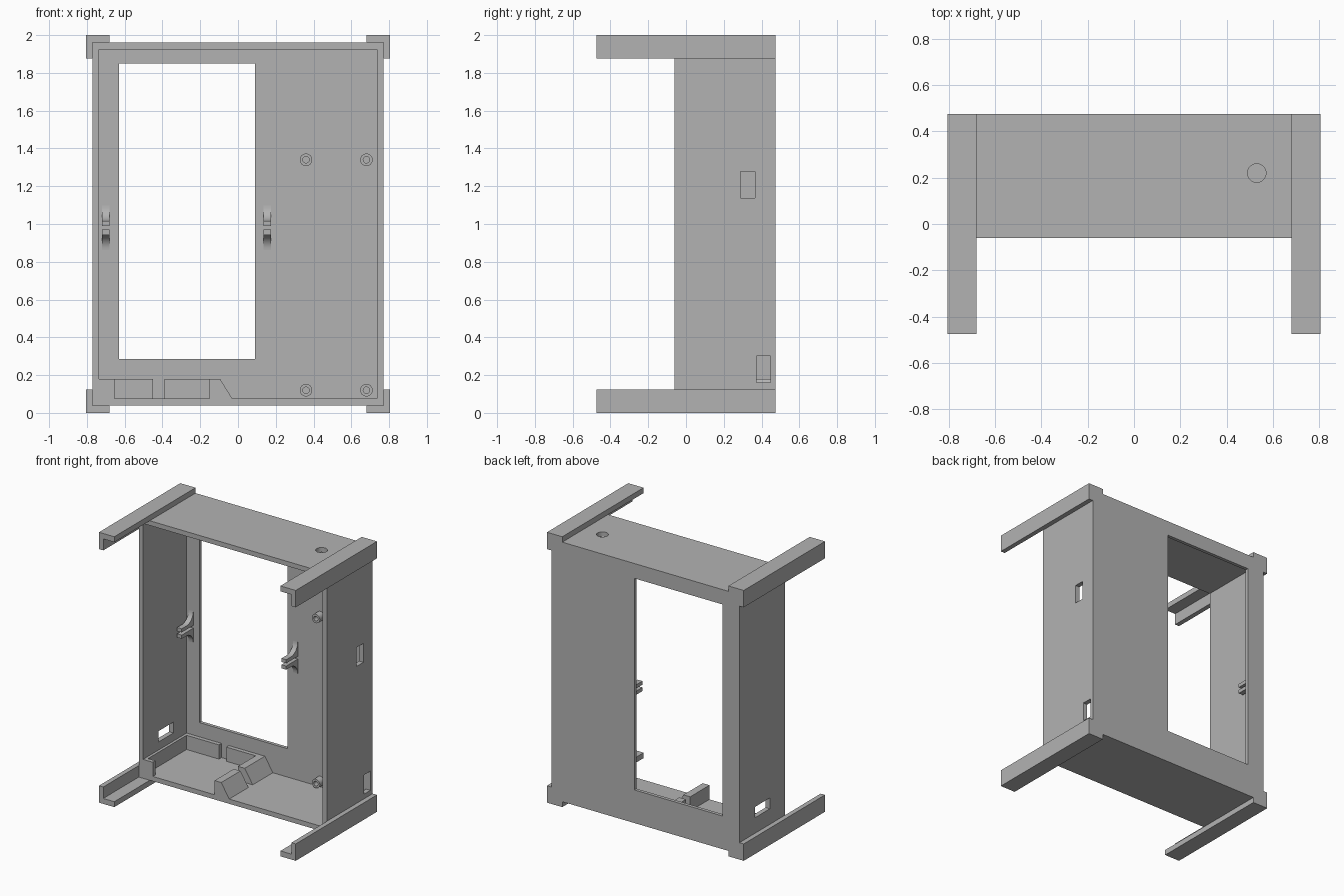
import bpy, bmesh, math
from mathutils import Vector

cube = bpy.data.objects.get("Cube")
if cube:
    bpy.data.objects.remove(cube, do_unlink=True)

grey = bpy.data.materials.new("matte grey")
grey.use_nodes = True
grey.diffuse_color = (0.45, 0.45, 0.45, 1)
grey.node_tree.nodes["Principled BSDF"].inputs["Base Color"].default_value = (0.45, 0.45, 0.45, 1)


def finish(name, bm):
    bmesh.ops.recalc_face_normals(bm, faces=bm.faces)
    mesh = bpy.data.meshes.new(name)
    bm.to_mesh(mesh)
    bm.free()
    mesh.materials.append(grey)
    obj = bpy.data.objects.new(name, mesh)
    bpy.context.collection.objects.link(obj)
    return obj


def prism(name, outline, axis, start, end):
    """Extrude a 2D outline along an axis; the outline uses the other two axes in order."""
    bm = bmesh.new()

    def place(p):
        co = list(p)
        co.insert("xyz".index(axis), start)
        return bm.verts.new(co)

    face = bm.faces.new([place(p) for p in outline])
    moved = bmesh.ops.extrude_face_region(bm, geom=[face])["geom"]
    shift = Vector([end - start if a == axis else 0 for a in "xyz"])
    bmesh.ops.translate(bm, vec=shift, verts=[v for v in moved if isinstance(v, bmesh.types.BMVert)])
    return finish(name, bm)


def box(name, x, y, z):
    return prism(name, [(x[0], y[0]), (x[1], y[0]), (x[1], y[1]), (x[0], y[1])], "z", *z)


def circle(cx, cy, r, n=32):
    return [(cx + r * math.cos(math.tau * i / n), cy + r * math.sin(math.tau * i / n)) for i in range(n)]


def cut(target, cutter):
    cutter.hide_render = True
    mod = target.modifiers.new("cut", "BOOLEAN")
    mod.operation, mod.solver, mod.object = "DIFFERENCE", "EXACT", cutter
    bpy.context.view_layer.objects.active = target
    bpy.ops.object.modifier_apply(modifier=mod.name)
    bpy.data.objects.remove(cutter, do_unlink=True)


def smooth(obj):
    bpy.ops.object.select_all(action="DESELECT")
    obj.select_set(True)
    bpy.context.view_layer.objects.active = obj
    bpy.ops.object.shade_smooth_by_angle(angle=math.radians(30))


# Open-fronted case with a display window and connector openings
FRONT, BACK, PLATE = -0.06, 0.475, 0.45
case = box("case", (-0.77, 0.77), (FRONT, BACK), (0.04, 1.96))
cut(case, box("cavity", (-0.735, 0.735), (-0.2, PLATE), (0.075, 1.925)))
cut(case, box("window", (-0.63, 0.09), (0.3, 0.6), (0.285, 1.85)))
cut(case, box("upper_port", (0.7, 0.8), (0.288, 0.365), (1.138, 1.278)))
cut(case, box("lower_port", (0.7, 0.8), (0.372, 0.447), (0.16, 0.302)))
cut(case, box("side_port", (-0.8, -0.7), (0.12, 0.295), (0.24, 0.32)))
cut(case, prism("top_hole", circle(0.53, 0.22, 0.04), "z", 1.9, 2.0))

# Angle-section rails on the four long corners
corner = [(0.805, 1), (0.68, 1), (0.68, 0.96), (0.77, 0.96), (0.77, 0.875), (0.805, 0.875)]
for side, sx in (("left", 1), ("right", -1)):
    for level, sz in (("upper", 1), ("lower", -1)):
        prism(f"{level}_{side}_rail", [(sx * x, 1 + sz * z) for x, z in corner], "y", -0.475, BACK)

# Screw standoffs on the back plate
for x in (0.36, 0.68):
    for z in (0.12, 1.34):
        post = prism("standoff", circle(x, z, 0.033), "y", 0.395, PLATE)
        cut(post, prism("bore", circle(x, z, 0.017), "y", 0.3, 0.5))
        smooth(post)

# Paired prongs with curved roots either side of the window
R = 0.08
arc = [(PLATE - R + R * math.sin(a), 0.037 + R - R * math.cos(a))
       for a in (math.radians(90 * i / 10) for i in range(11))]
prong = [(PLATE, 0.01), (0.315, 0.01), (0.315, 0.037)] + arc
for x in (-0.7, 0.155):
    for s in (1, -1):
        smooth(prism("clip_prong", [(y, 0.98 + s * z) for y, z in prong], "x", x - 0.019, x + 0.019))

# Low retaining walls on the floor
low = (0.075, 0.18)
box("tray_front_tab", (-0.735, -0.655), (FRONT, -0.03), low)
box("tray_side_wall", (-0.735, -0.715), (-0.03, PLATE), low)
box("tray_back_wall", (-0.715, -0.45), (0.42, PLATE), low)
box("tray_middle_wall", (-0.39, -0.15), (0.42, PLATE), low)

# Sloped buttresses closing the tray
slope = [(-0.15, 0.075), (-0.03, 0.075), (-0.095, 0.18), (-0.15, 0.18)]
for y0, y1 in ((FRONT, 0.165), (0.215, PLATE)):
    prism("tray_buttress", slope, "y", y0, y1)
